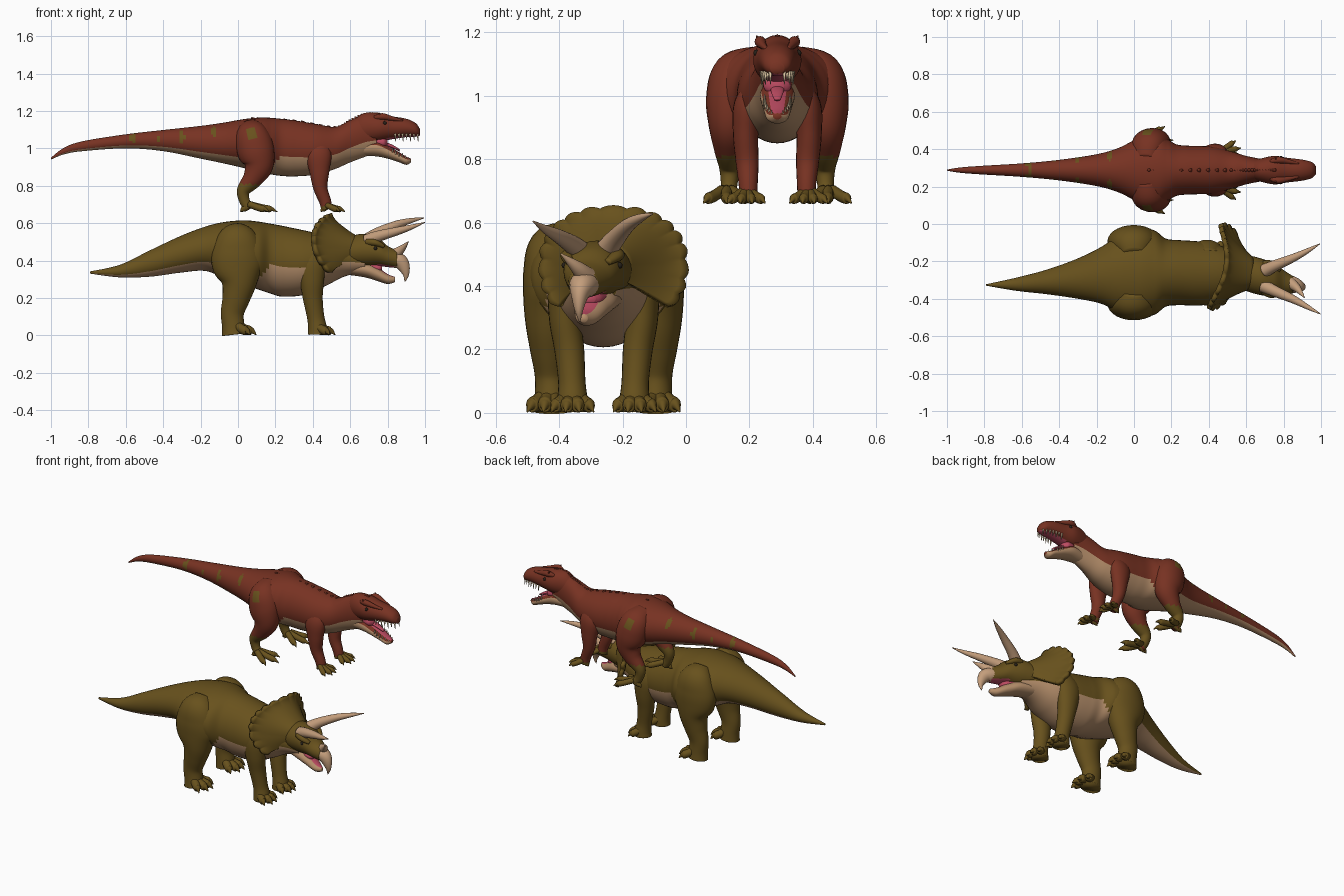
import bpy, bmesh, math
from mathutils import Vector


def mat(name, c):
    m = bpy.data.materials.new(name)
    m.diffuse_color = (*c, 1)
    return m


RED = mat("brick red skin", (.185, .032, .016))
OLIVE = mat("olive skin", (.138, .083, .012))
TAN = mat("tan belly", (.46, .27, .145))
HORN = mat("horn", (.55, .34, .2))
PINK = mat("mouth pink", (.5, .07, .12))
CREAM = mat("tooth cream", (.7, .55, .35))
DARK = mat("eye dark", (.02, .015, .01))


def spline(pts, sub):
    """Catmull-Rom through tuples of any size."""
    out = []
    for i in range(len(pts) - 1):
        a, b, c, d = pts[max(i - 1, 0)], pts[i], pts[i + 1], pts[min(i + 2, len(pts) - 1)]
        for k in range(sub):
            t = k / sub
            out.append([.5 * (2 * q + (r - p) * t + (2 * p - 5 * q + 4 * r - s) * t * t
                              + (3 * q - p - 3 * r + s) * t ** 3) for p, q, r, s in zip(a, b, c, d)])
    return out + [list(pts[-1])]


def finish(name, bm, mats):
    bmesh.ops.recalc_face_normals(bm, faces=bm.faces)
    me = bpy.data.meshes.new(name)
    bm.to_mesh(me)
    bm.free()
    for m in mats:
        me.materials.append(m)
    me.polygons.foreach_set("use_smooth", [True] * len(me.polygons))
    ob = bpy.data.objects.new(name, me)
    bpy.context.collection.objects.link(ob)
    return ob


def tube(name, paths, mats, rule=None, seg=20, sub=6, upright=False):
    """Elliptical tubes through (x, y, z, side radius, other radius) points."""
    bm = bmesh.new()
    for pts in paths:
        rows = spline(pts, sub)
        rings = []
        for i, (x, y, z, rw, rh) in enumerate(rows):
            t = Vector(rows[min(i + 1, len(rows) - 1)][:3]) - Vector(rows[max(i - 1, 0)][:3])
            t = Vector((1, 0, 0)) if upright else t.normalized()
            u = Vector((0, 1, 0))
            u = (u - t * u.dot(t)).normalized()
            v = t.cross(u)
            rw, rh = max(rw, .001), max(rh, .001)
            rings.append([bm.verts.new(Vector((x, y, z)) + u * rw * math.cos(a) + v * rh * math.sin(a))
                          for a in (2 * math.pi * j / seg for j in range(seg))])
        for r0, r1 in zip(rings, rings[1:]):
            for j in range(seg):
                k = (j + 1) % seg
                f = bm.faces.new((r0[j], r0[k], r1[k], r1[j]))
                if rule:
                    f.material_index = rule(f.calc_center_median(), math.sin(2 * math.pi * (j + .5) / seg))
        bm.faces.new(rings[0][::-1])
        bm.faces.new(rings[-1])
    return finish(name, bm, mats)


def loft(name, prof, mats, rule=None, seg=32, sub=8):
    """Body shape from (x, y, top, bottom, half width) sections."""
    return tube(name, [[(x, y, (t + b) / 2, w, (t - b) / 2) for x, y, t, b, w in prof]],
                mats, rule, seg, sub, True)


def ball(name, pos, r, m):
    bm = bmesh.new()
    bmesh.ops.create_uvsphere(bm, u_segments=12, v_segments=8, radius=r)
    bmesh.ops.translate(bm, verts=bm.verts, vec=pos)
    return finish(name, bm, [m])


def cone(base, tip, r):
    return [(*base, r, r), (*tip, .001, .001)]


def foot(name, x, y, z, length, spread, r, n, m):
    """Fan of clawed toes on the ground at height z."""
    toes = []
    for i in range(n):
        k = 2 * i / (n - 1) - 1
        L = length * (1 - .3 * k * k)
        toes.append([(x, y + k * spread * .2, z + 2.4 * r, r, r),
                     (x + L * .45, y + k * spread * .6, z + 1.4 * r, r, r),
                     (x + L * .72, y + k * spread * .85, z + r, r * .9, r),
                     (x + L * .82, y + k * spread * .92, z + r * .9, r * .55, r * .6),
                     (x + L, y + k * spread * 1.08, z + .003, .002, .002)])
    toes.append([(x, y, z + 2 * r, r, r), (x - length * .2, y, z + r, r * .8, r * .9),
                 (x - length * .32, y, z + .004, .002, .002)])
    tube(name, toes, [m], seg=12, sub=4)


# ---------- red hunter ----------
Y = .288
SPOTS = [(.07, 1.08, .025, .04), (-.13, 1.09, .015, .028), (-.3, 1.06, .014, .036),
         (-.43, 1.05, .01, .015), (-.56, 1.055, .016, .03)]


def red_skin(c, s):
    if any(((c.x - x) / a) ** 2 + ((c.z - z) / b) ** 2 < 1 for x, z, a, b in SPOTS):
        return 2
    return 1 if s < (-.3 if c.x > .2 else -.62) and abs(c.y - Y) < .13 else 0


prof = [(-1, .95, .94, .003), (-.93, 1.003, .968, .014), (-.83, 1.038, .985, .022), (-.6, 1.075, 1, .036),
        (-.4, 1.098, .985, .055), (-.2, 1.12, .945, .085), (-.08, 1.137, .92, .12), (.03, 1.156, .895, .175),
        (.12, 1.165, .872, .2), (.18, 1.163, .86, .165), (.23, 1.158, .853, .137),
        (.3, 1.15, .85, .13), (.42, 1.13, .86, .125), (.52, 1.115, .89, .1), (.6, 1.15, .925, .076),
        (.68, 1.18, .955, .06), (.74, 1.17, .975, .05)]
loft("hunter_body", [(x, Y, t, b, w) for x, t, b, w in prof], [RED, TAN, OLIVE], red_skin, 40, 12)

# skull and jaw, pink on the mouth side
prof = [(.61, 1.14, 1.03, .04), (.67, 1.187, 1.03, .06), (.75, 1.188, 1.035, .076), (.82, 1.172, 1.048, .066),
        (.9, 1.158, 1.06, .056), (.95, 1.135, 1.062, .043), (.972, 1.105, 1.068, .022)]
loft("hunter_skull", [(x, Y, t, b, w) for x, t, b, w in prof], [RED, PINK],
     lambda c, s: 1 if s < -.85 and c.x > .79 else 0)
prof = [(.66, 1.04, .96, .045), (.74, 1.045, .957, .055), (.8, 1.015, .945, .05), (.86, .98, .926, .042),
        (.9, .956, .912, .034), (.925, .945, .925, .014)]
loft("hunter_jaw", [(x, Y, t, b, w) for x, t, b, w in prof], [RED, TAN, PINK],
     lambda c, s: 2 if s > .85 and c.x > .78 else (1 if s < .35 else 0))
loft("hunter_mouth_lining", [(.74, Y, 1.07, 1, .04), (.78, Y, 1.065, 1, .043), (.8, Y, 1.05, 1.01, .02)], [PINK])
tube("hunter_tongue", [[(.76, Y, 1.03, .022, .012), (.82, Y, 1.012, .02, .009), (.865, Y, .988, .01, .005)]], [PINK])

# teeth, back spines, brows and eyes
teeth = []
for s in (1, -1):
    for i in range(7):
        x, w = .84 + i * .02, .05 - .028 * (i / 6) ** 2
        teeth.append(cone((x, Y + s * w, 1.078), (x + .003, Y + s * w, 1.036 + .008 * (i % 2)), .006))
    for i in range(6):
        x, w = .825 + i * .017, .04 - .022 * (i / 5) ** 2
        z = .985 - .6 * (x - .825)
        teeth.append(cone((x, Y + s * w, z - .008), (x + .004, Y + s * w, z + .02), .006))
tube("hunter_teeth", teeth, [CREAM], seg=8, sub=1)
ridge = [(.08, 1.155), (.3, 1.143), (.52, 1.108), (.6, 1.143), (.68, 1.178), (.75, 1.18)]
tube("hunter_back_spines", [cone((x, Y, z), (x - .008, Y, z + .012), .014) for x, z in spline(ridge, 5)],
     [RED], seg=8, sub=1)
for s, side in ((1, "left"), (-1, "right")):
    tube("hunter_brow_" + side, [[(.73, Y + s * .045, 1.162, .01, .012), (.77, Y + s * .054, 1.17, .018, .018),
                                  (.82, Y + s * .047, 1.16, .013, .013), (.88, Y + s * .035, 1.148, .006, .006)],
                                 cone((.765, Y + s * .05, 1.165), (.755, Y + s * .066, 1.19), .018)], [RED], seg=12)
    ball("hunter_eye_" + side, (.785, Y + s * .066, 1.135), .01, DARK)
    # limbs
    leg = [(.06, .06, 1.13, .03, .05), (.075, .12, 1.07, .08, .09), (.095, .143, .99, .082, .1),
           (.11, .15, .91, .068, .08), (.08, .152, .84, .05, .055), (.03, .15, .775, .034, .036),
           (.035, .152, .72, .026, .028), (.06, .155, .68, .026, .028)]
    tube("hunter_hind_leg_" + side, [[(x, Y + s * d, *r) for x, d, *r in leg]], [RED, OLIVE],
         lambda c, s: 1 if c.z < .81 or (c.x - .07) ** 2 / .0006 + (c.z - 1.08) ** 2 / .0014 < 1 else 0, 24)
    foot("hunter_hind_foot_" + side, .06, Y + s * .16, .658, .15, .068, .018, 3, OLIVE)
    leg = [(.42, .06, 1.04, .03, .05), (.43, .092, .97, .045, .07), (.435, .1, .88, .04, .054),
           (.44, .095, .79, .036, .038), (.465, .092, .72, .03, .032), (.475, .092, .675, .028, .03)]
    tube("hunter_front_leg_" + side, [[(x, Y + s * d, *r) for x, d, *r in leg]], [RED, OLIVE],
         lambda c, s: 1 if c.z < .69 else 0)
    foot("hunter_front_foot_" + side, .475, Y + s * .098, .658, .1, .055, .016, 4, OLIVE)

# ---------- olive horned grazer ----------
G = -.26
body = [(-.79, -.326, .342, .33, .004), (-.63, -.322, .378, .31, .035), (-.47, -.31, .455, .314, .065),
        (-.31, -.293, .53, .335, .105), (-.18, -.275, .58, .345, .15), (-.08, -.265, .605, .31, .205),
        (.03, G, .615, .27, .235), (.11, G, .608, .245, .225), (.17, G, .598, .225, .182),
        (.24, G, .585, .207, .174), (.36, -.265, .56, .218, .17), (.47, -.265, .535, .265, .145),
        (.57, -.265, .5, .315, .1), (.68, -.283, .45, .34, .065)]
loft("grazer_body", body, [OLIVE, TAN],
     lambda c, s: 1 if s < (-.22 if c.x > .12 else -.6) and abs(c.y - G) < .18 else 0, 40, 12)


def hy(x):  # head is turned slightly aside
    return -.25 - .25 * (x - .55)


prof = [(.53, .5, .38, .07), (.6, .53, .365, .095), (.68, .543, .365, .098), (.75, .52, .37, .086),
        (.8, .478, .365, .066), (.85, .455, .36, .046)]
loft("grazer_head", [(x, hy(x), t, b, w) for x, t, b, w in prof], [OLIVE, PINK],
     lambda c, s: 1 if s < -.85 and c.x > .74 else 0)
tube("grazer_beak", [[(.81, hy(.81), .408, .05, .042), (.86, hy(.86), .398, .042, .042),
                      (.885, hy(.89), .37, .028, .034), (.898, hy(.9), .325, .014, .017),
                      (.892, hy(.89), .287, .002, .002)]], [HORN])
prof = [(.58, .4, .325, .06), (.68, .392, .31, .066), (.74, .368, .292, .054), (.8, .328, .275, .036),
        (.84, .312, .285, .012)]
loft("grazer_jaw", [(x, hy(x), t, b, w) for x, t, b, w in prof], [TAN, PINK],
     lambda c, s: 1 if s > .85 and c.x > .74 else 0)
loft("grazer_mouth_lining", [(.7, hy(.7), .39, .34, .045), (.75, hy(.75), .385, .335, .036),
                             (.77, hy(.77), .375, .345, .02)], [PINK])

# horns
tube("grazer_brow_horns", [
    [(.70, -.25, .515, .036, .036), (.755, -.222, .55, .03, .03), (.85, -.182, .592, .022, .022),
     (.93, -.142, .615, .013, .013), (.995, -.105, .628, .002, .002)],
    [(.69, -.33, .505, .036, .036), (.75, -.358, .53, .03, .03), (.85, -.402, .557, .022, .022),
     (.93, -.445, .58, .013, .013), (.998, -.482, .604, .002, .002)]], [HORN])
tube("grazer_nose_horn", [[(.825, -.31, .425, .034, .034), (.87, -.342, .457, .022, .022),
                           (.912, -.395, .502, .002, .002)]], [HORN])

# scalloped frill shell, lobes swept back
bm = bmesh.new()
N, M, rows = 136, 10, []
for i in range(N + 1):
    a = math.radians(-42 + 264 * i / N)
    ca, sa = math.cos(a), math.sin(a)
    ca, sa = math.copysign(abs(ca) ** .85, ca), math.copysign(abs(sa) ** .85, sa)
    bump = .06 * abs(math.sin(math.pi * 17 * i / N))
    rim_x = .53 + .033 * ca - .09 * ca * ca - .06 * sa + .02 * max(sa, 0)
    row = []
    for j in range(M + 1):
        t = j / M
        k = (.3 + .7 * t) * (1 + bump * max(0, (t - .75) / .25))
        row.append(bm.verts.new((rim_x + (.64 - rim_x) * (1 - t) ** 1.4,
                                 -.262 + .035 * t + .22 * k * ca, .462 + .178 * k * sa)))
    rows.append(row)
for r0, r1 in zip(rows, rows[1:]):
    for j in range(M):
        bm.faces.new((r0[j], r1[j], r1[j + 1], r0[j + 1]))
frill = finish("grazer_frill", bm, [OLIVE])
mod = frill.modifiers.new("thickness", "SOLIDIFY")
mod.thickness, mod.offset = .024, 0

for s, side in ((1, "left"), (-1, "right")):
    ball("grazer_eye_" + side, (.735, hy(.735) + s * .086, .465), .01, DARK)
    tube("grazer_brow_" + side, [[(.69, hy(.69) + s * .07, .5, .02, .02), (.735, hy(.735) + s * .078, .495, .022, .018),
                                  (.78, hy(.78) + s * .06, .475, .012, .01)]], [OLIVE], seg=12)
    # limbs
    leg = [(.0, .1, .57, .04, .06), (-.002, .148, .52, .085, .11), (-.002, .163, .44, .09, .138),
           (.0, .168, .36, .085, .135), (.005, .17, .28, .076, .095), (-.01, .17, .2, .062, .074),
           (-.03, .167, .12, .05, .062), (-.025, .165, .05, .052, .06), (-.02, .165, .004, .056, .066)]
    tube("grazer_hind_leg_" + side, [[(x, G + s * d, *r) for x, d, *r in leg]], [OLIVE], seg=28)
    foot("grazer_hind_foot_" + side, -.02, G + s * .165, 0, .122, .07, .025, 4, OLIVE)
    leg = [(.4, .09, .48, .04, .06), (.39, .122, .4, .05, .08), (.395, .122, .3, .05, .066),
           (.4, .108, .2, .047, .053), (.415, .1, .1, .043, .046), (.425, .098, .04, .048, .05),
           (.425, .098, .004, .05, .052)]
    tube("grazer_front_leg_" + side, [[(x, G + s * d, *r) for x, d, *r in leg]], [OLIVE], seg=24)
    foot("grazer_front_foot_" + side, .415, G + s * .098, 0, .108, .062, .023, 4, OLIVE)
